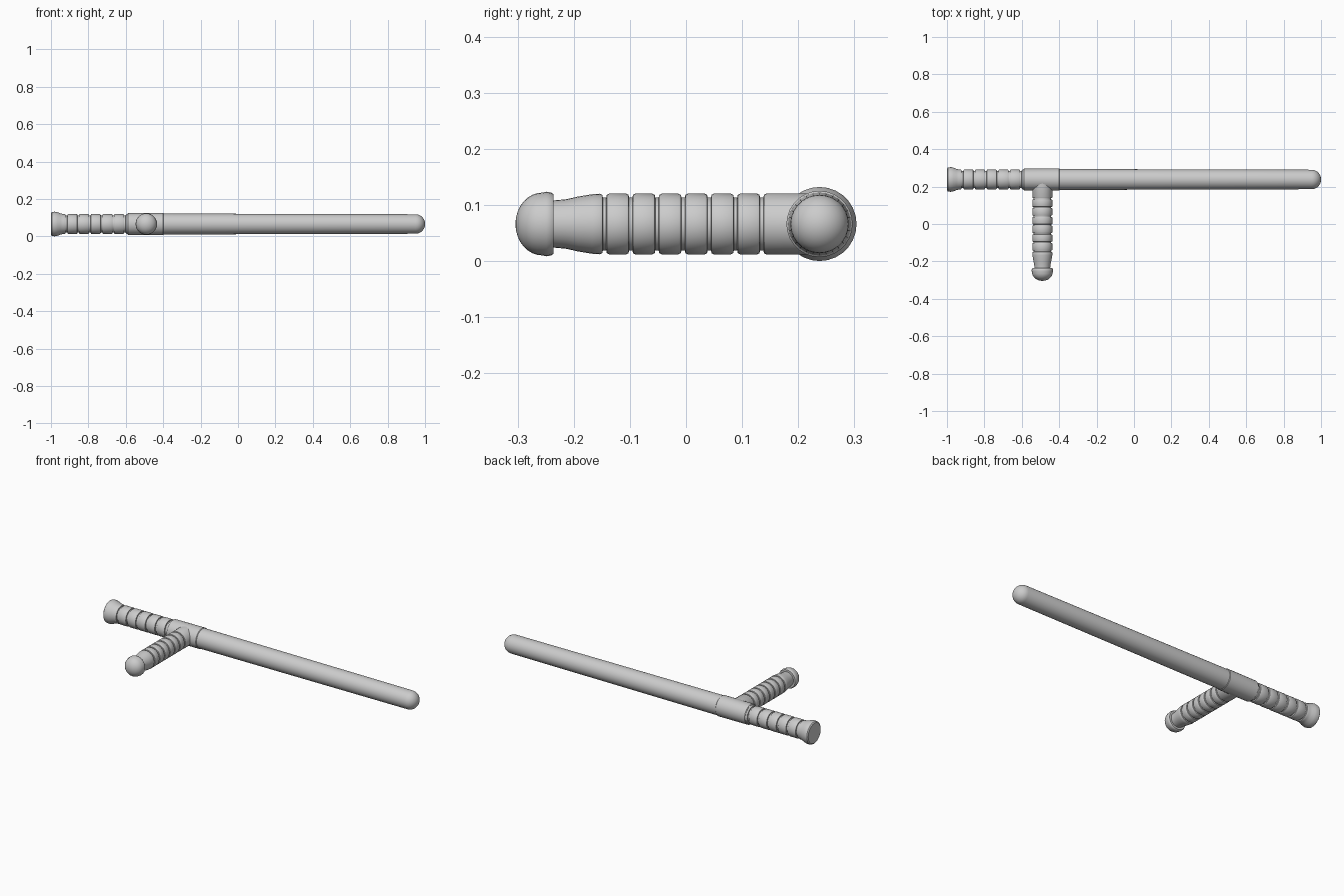
import bpy, bmesh, math
from mathutils import Vector

if "Cube" in bpy.data.objects:
    bpy.data.objects.remove(bpy.data.objects["Cube"])

AXIS_Y, AXIS_Z, HANDLE_X = 0.238, 0.066, -0.49


def lathe(name, profile, origin, direction, segments=28):
    """Spin (distance, radius) points around a line; radius 0 closes to a pole."""
    d = Vector(direction)
    up = Vector((0, 0, 1))
    side = up.cross(d)
    bm = bmesh.new()
    rings = []
    for t, r in profile:
        c = Vector(origin) + d * t
        if r == 0:
            rings.append([bm.verts.new(c)] * segments)
        else:
            rings.append([bm.verts.new(c + r * (math.cos(a) * up + math.sin(a) * side))
                          for a in (2 * math.pi * i / segments for i in range(segments))])
    for a, b in zip(rings, rings[1:]):
        for i in range(segments):
            j = (i + 1) % segments
            bm.faces.new(list(dict.fromkeys((a[i], a[j], b[j], b[i]))))
    bmesh.ops.recalc_face_normals(bm, faces=bm.faces)
    mesh = bpy.data.meshes.new(name)
    bm.to_mesh(mesh)
    bm.free()
    ob = bpy.data.objects.new(name, mesh)
    bpy.context.collection.objects.link(ob)
    bpy.ops.object.select_all(action='DESELECT')
    ob.select_set(True)
    bpy.context.view_layer.objects.active = ob
    bpy.ops.object.shade_smooth_by_angle(angle=math.radians(35))
    return ob


def grooves(centres, r, depth=0.007, w=0.003):
    """Profile points for narrow grooves with softened lips."""
    pts = []
    for c in centres:
        pts += [(c - w - 0.005, r), (c - w - 0.001, r - 0.002), (c - w, r - depth),
                (c + w, r - depth), (c + w + 0.001, r - 0.002), (c + w + 0.005, r)]
    return pts


def dome(start, length, r, steps=8):
    """Rounded end cap profile."""
    pts = [(start + length * math.sin(k * math.pi / 2 / steps),
            r * math.cos(k * math.pi / 2 / steps)) for k in range(steps)]
    return pts + [(start + length, 0)]


main = (0, AXIS_Y, AXIS_Z)

# Long shaft with rounded tip
lathe("shaft", [(-0.42, 0), (-0.42, 0.056)] + dome(0.95, 0.05, 0.052), main, (1, 0, 0))

# Collar where the handle joins
lathe("collar", [(-0.59, 0), (-0.59, 0.055), (-0.587, 0.058), (-0.40, 0.059),
                 (-0.397, 0.056), (-0.397, 0)], main, (1, 0, 0))

# Rear grip with flared end and grooves
grip = [(-1.0, 0), (-1.0, 0.058), (-0.995, 0.064), (-0.98, 0.066), (-0.965, 0.063),
        (-0.95, 0.057), (-0.935, 0.053)]
grip += grooves([-0.917 + 0.0625 * i for i in range(6)], 0.053, 0.008, 0.004)
lathe("rear_grip", grip + [(-0.57, 0.053), (-0.57, 0)], main, (1, 0, 0))

# Side handle with grooves, tapered neck and rounded knob
handle = [(0, 0), (0, 0.054)]
handle += grooves([0.103 + 0.0467 * i for i in range(7)], 0.054)
handle += [(0.405, 0.053), (0.43, 0.049), (0.452, 0.044), (0.474, 0.042),
           (0.474, 0.053), (0.478, 0.056), (0.487, 0.0575)]
lathe("side_handle", handle + dome(0.494, 0.048, 0.056),
      (HANDLE_X, AXIS_Y, AXIS_Z), (0, -1, 0))
